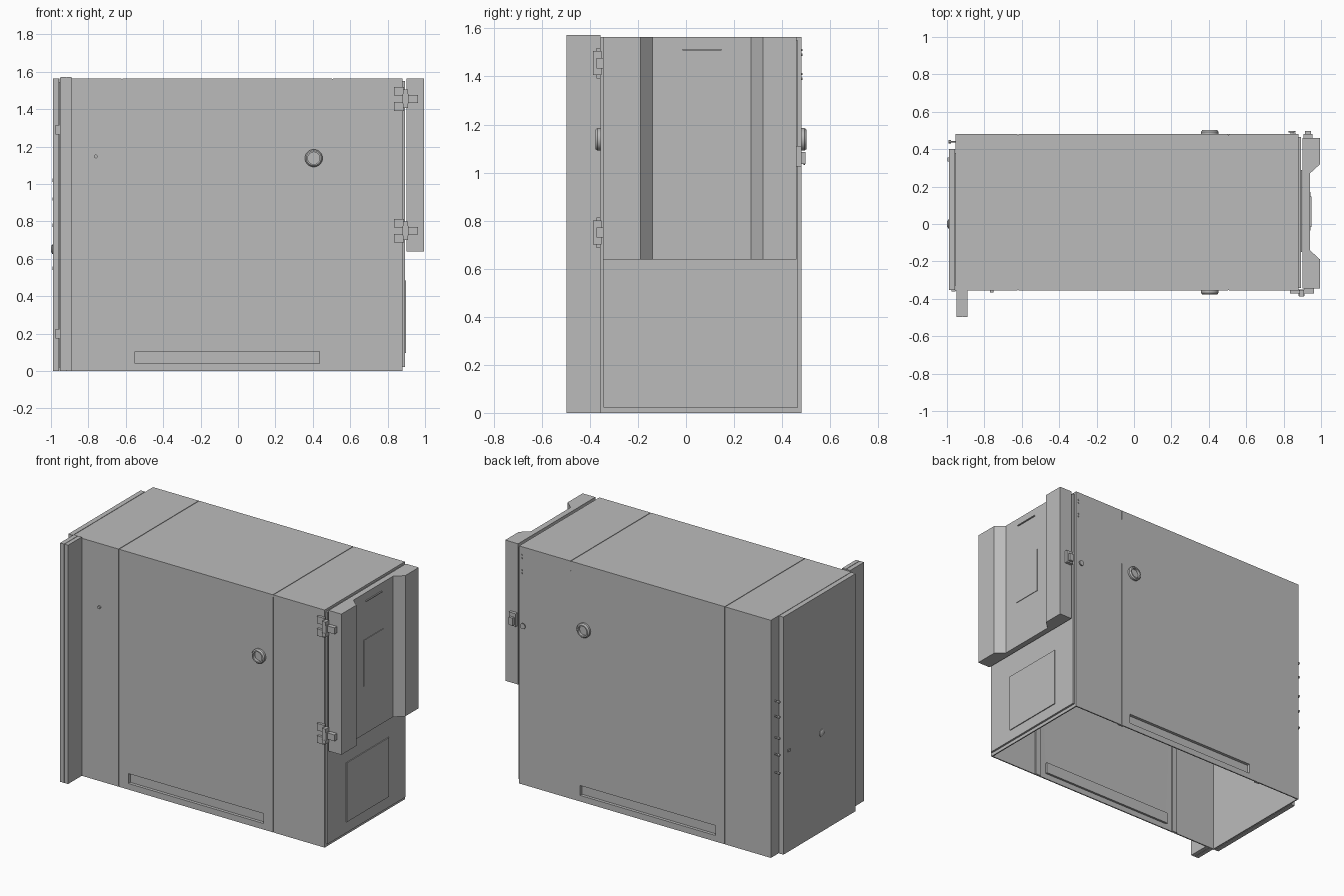
import bpy, bmesh
from math import pi
from mathutils import Matrix, Vector

cube = bpy.data.objects.get("Cube")
if cube:
    bpy.data.objects.remove(cube, do_unlink=True)

grey = bpy.data.materials.new("light_grey_paint")
grey.use_nodes = True
COLOUR = (0.5, 0.5, 0.5, 1)
grey.diffuse_color = COLOUR
grey.node_tree.nodes["Principled BSDF"].inputs["Base Color"].default_value = COLOUR

X0, X1, Y0, Y1, TOP = -0.955, 0.88, -0.355, 0.48, 1.565
SEAMS = (-0.62, 0.505)
GAP = 0.002
WALL = 0.008


def finish(name, bm):
    bmesh.ops.recalc_face_normals(bm, faces=bm.faces)
    mesh = bpy.data.meshes.new(name)
    bm.to_mesh(mesh)
    bm.free()
    mesh.materials.append(grey)
    obj = bpy.data.objects.new(name, mesh)
    bpy.context.collection.objects.link(obj)
    return obj


def box(name, xs, ys, zs):
    bm = bmesh.new()
    bmesh.ops.create_cube(bm, size=1)
    for v in bm.verts:
        v.co = [(a + b) / 2 + c * (b - a) for (a, b), c in zip((xs, ys, zs), v.co)]
    return finish(name, bm)


def prism(name, outline, z0, z1):
    bm = bmesh.new()
    face = bm.faces.new([bm.verts.new((x, y, z0)) for x, y in outline])
    new = bmesh.ops.extrude_face_region(bm, geom=[face])["geom"]
    bmesh.ops.translate(bm, vec=(0, 0, z1 - z0), verts=[g for g in new if isinstance(g, bmesh.types.BMVert)])
    return finish(name, bm)


def lathe(name, profile, place, direction, steps=32):
    """Spin (radius, height) points and aim the axis along direction."""
    bm = bmesh.new()
    verts = [bm.verts.new((r, 0, h)) for r, h in profile]
    edges = [bm.edges.new(pair) for pair in zip(verts, verts[1:])]
    bmesh.ops.spin(bm, geom=verts + edges, axis=(0, 0, 1), cent=(0, 0, 0), angle=2 * pi, steps=steps)
    bmesh.ops.remove_doubles(bm, verts=bm.verts, dist=0.0001)
    turn = Vector((0, 0, 1)).rotation_difference(Vector(direction)).to_matrix().to_4x4()
    bm.transform(Matrix.Translation(place) @ turn)
    obj = finish(name, bm)
    for p in obj.data.polygons:
        p.use_smooth = True
    obj.data.set_sharp_from_angle(angle=pi / 6)
    return obj


def vented_panel(name, xs, zs, hole_x, hole_z, y, inward, depth=0.02):
    """Sheet with a sunken rectangular trough."""
    bm = bmesh.new()

    def ring(xr, zr, yy):
        return [bm.verts.new((xr[i], yy, zr[j])) for i, j in ((0, 0), (1, 0), (1, 1), (0, 1))]

    rings = [ring(xs, zs, y), ring(hole_x, hole_z, y), ring(hole_x, hole_z, y + inward * depth)]
    for a, b in zip(rings, rings[1:]):
        for i in range(4):
            j = (i + 1) % 4
            bm.faces.new((a[i], a[j], b[j], b[i]))
    bm.faces.new(rings[-1])
    # thicken the sheet towards the inside of the cabinet
    obj = finish(name, bm)
    if obj.data.polygons[0].normal.y * inward > 0:
        obj.data.flip_normals()
    mod = obj.modifiers.new("thickness", "SOLIDIFY")
    mod.thickness = WALL
    mod.offset = -1


# Cabinet shell, open underneath, in three sections
cuts = (X0,) + SEAMS + (X1,)
for i, part in enumerate(("left", "middle", "right")):
    a = cuts[i] + (GAP if i else 0)
    b = cuts[i + 1] - (GAP if i < 2 else 0)
    box(part + "_roof", (a, b), (Y0, Y1), (TOP - WALL, TOP))
    for side, y, inward in (("front", Y0, 1), ("back", Y1, -1)):
        if part == "middle":
            vented_panel("middle_" + side + "_panel", (a, b), (0, TOP - WALL),
                         (-0.55, 0.435), (0.04, 0.105), y, inward)
        else:
            box(part + "_" + side + "_panel", (a, b), sorted((y, y + inward * WALL)), (0, TOP - WALL))

# Strips behind the seams
for x in SEAMS:
    xs = (x - 0.02, x + 0.02)
    box("roof_seam_strip", xs, (Y0 + 0.003, Y1 - 0.003), (TOP - 2 * WALL, TOP - 0.004))
    for y, inward in ((Y0, 1), (Y1, -1)):
        box("wall_seam_strip", xs, sorted((y + inward * 0.004, y + inward * 2 * WALL)), (0, TOP - WALL))
# Uncut stretch of the rear right seam
box("rear_seam_cover", (0.502, 0.508), (Y1 - WALL, Y1), (1.18, 1.5))

# End walls
box("left_end_wall", (X0, X0 + WALL), (Y0 + WALL, Y1 - WALL), (0, TOP - WALL))
box("right_end_wall", (X1 - WALL, X1), (Y0 + WALL, Y1 - WALL), (0, TOP - WALL))
box("right_end_panel", (X1, 0.893), (-0.343, 0.466), (0.022, 1.55))
box("lower_access_plate", (0.893, 0.899), (-0.15, 0.29), (0.095, 0.485))

# Right door with a sunken middle
prism("right_door", ((0.902, -0.345), (0.995, -0.345), (0.995, -0.19), (0.94, -0.14),
                     (0.94, 0.27), (0.995, 0.32), (0.995, 0.46), (0.902, 0.46)), 0.638, TOP)
box("door_window_plate", (0.94, 0.944), (-0.035, 0.17), (0.955, 1.26))
box("door_label_lip", (0.94, 0.948), (-0.015, 0.148), (1.508, 1.514))

# Door hinges
for z in (1.455, 0.75):
    for s in (-1, 1):
        box("hinge_leaf", (0.835, 0.888), (-0.372, Y0), sorted((z + s * 0.018, z + s * 0.064)))
        box("hinge_knuckle", (0.883, 0.91), (-0.387, -0.352), sorted((z + s * 0.026, z + s * 0.05)))
    box("hinge_barrel", (0.88, 0.912), (-0.385, -0.35), (z - 0.026, z + 0.026))
    box("hinge_arm", (0.912, 0.963), (-0.372, -0.345), (z - 0.021, z + 0.021))

# Rear door latch, knob and screws
box("latch_base", (0.905, 0.955), (0.46, 0.48), (1.025, 1.11))
box("latch_grip", (0.915, 0.945), (0.48, 0.497), (1.035, 1.085))
lathe("rear_knob", ((0, 0.016), (0.018, 0.016), (0.018, 0.009), (0.009, 0.009), (0.009, 0)),
      (0.845, Y1, 1.05), (0, 1, 0), 20)
for z in (1.39, 1.41, 1.49, 1.51):
    lathe("rear_screw", ((0, 0.005), (0.005, 0.005), (0.005, 0)), (0.86, Y1, z), (0, 1, 0), 10)

# Port rings on front and back
for y, d in ((Y0, -1), (Y1, 1)):
    lathe("port_ring", ((0, 0.003), (0.032, 0.003), (0.032, 0.022), (0.04, 0.022), (0.047, 0.013), (0.047, 0)),
          (0.405, y, 1.138), (0, d, 0))

# Small front lock
lathe("front_lock", ((0, 0.012), (0.01, 0.012), (0.01, 0)), (-0.76, Y0, 1.147), (0, -1, 0), 16)

# Left door with its fittings
box("left_door", (-0.99, X0 - 0.003), (-0.352, 0.40), (0, TOP))
box("left_door_mount", (X0 - 0.004, X0), (-0.33, 0.38), (0.02, TOP - 0.02))
lathe("left_knob", ((0, 0.01), (0.014, 0.009), (0.024, 0.003), (0.025, 0)), (-0.99, 0.0, 0.65), (-1, 0, 0), 24)
box("left_lock", (-0.997, -0.99), (0.335, 0.355), (0.66, 0.675))
for z in (1.02, 0.92, 0.78, 0.67, 0.55):
    lathe("side_stud", ((0, 0.036), (0.009, 0.036), (0.009, 0.024), (0.005, 0.024), (0.005, 0)),
          (X0, 0.44, z), (-1, 0, 0), 12)
for z in (1.29, 0.2):
    box("left_door_hinge", (-0.975, -0.955), (-0.362, -0.352), (z - 0.025, z + 0.025))

# Upright mounting flange on the front left edge
box("outer_flange", (-0.948, -0.919), (-0.498, Y0), (0, 1.573))
box("inner_flange", (-0.916, -0.89), (-0.498, Y0), (0, 1.573))
box("flange_web", (-0.92, -0.915), (-0.494, Y0), (0.002, 1.569))
